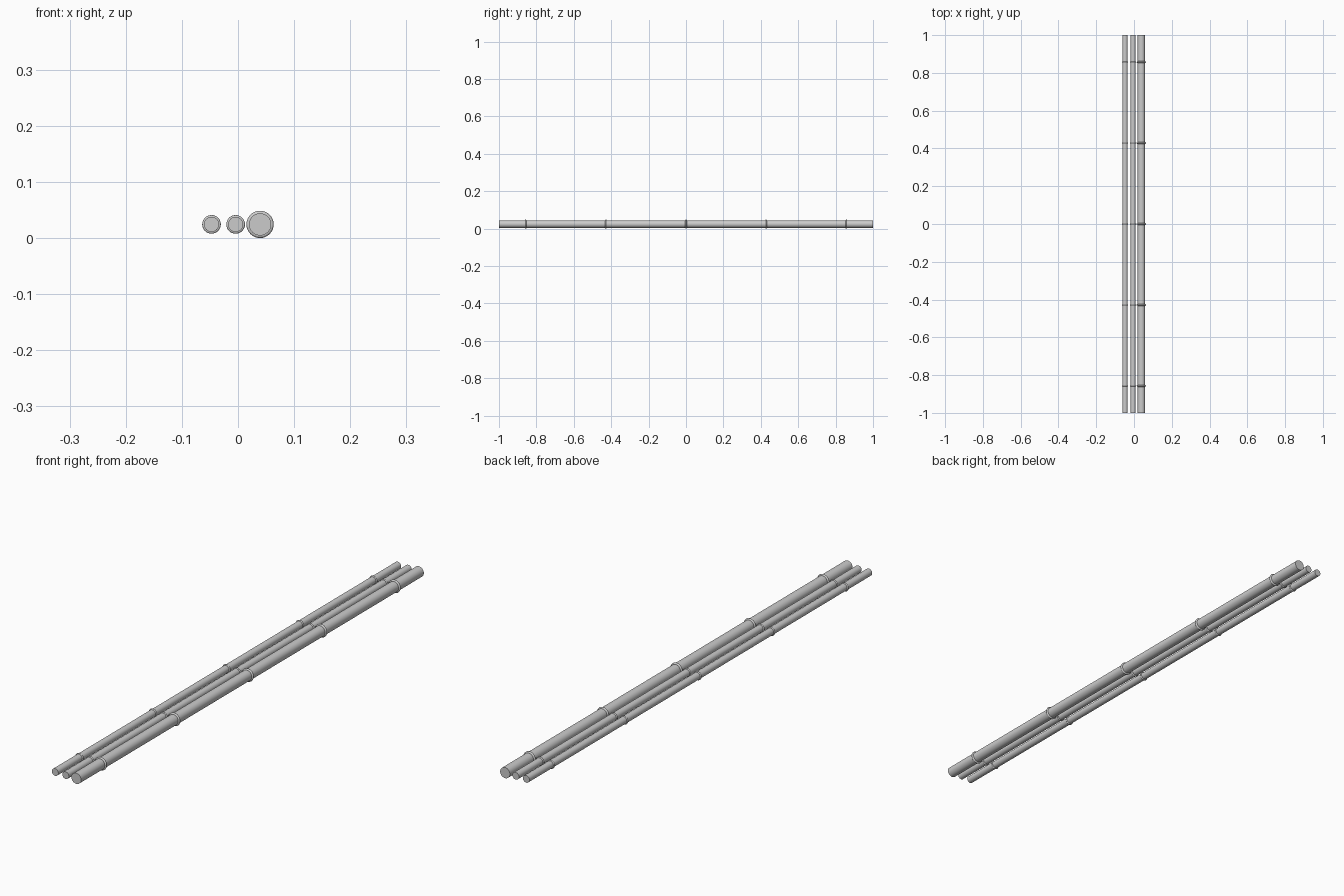
import bpy, math

if "Cube" in bpy.data.objects:
    bpy.data.objects.remove(bpy.data.objects["Cube"])

LENGTH = 2.0
Z = 0.0243
RING_Y = [i * 3 / 7 for i in (-2, -1, 0, 1, 2)]
# name, x position, pipe radius, joint ring outer radius
PIPES = [
    ("left_pipe", -0.0472, 0.0134, 0.0166),
    ("middle_pipe", -0.0042, 0.0134, 0.0166),
    ("right_pipe", 0.0393, 0.0198, 0.0243),
]


def smooth(obj):
    bpy.context.view_layer.objects.active = obj
    obj.select_set(True)
    bpy.ops.object.shade_smooth_by_angle(angle=math.radians(40))


for name, x, radius, outer in PIPES:
    # straight capped pipe along y
    bpy.ops.mesh.primitive_cylinder_add(
        vertices=32, radius=radius, depth=LENGTH,
        location=(x, 0, Z), rotation=(math.pi / 2, 0, 0))
    pipe = bpy.context.object
    pipe.name = name
    smooth(pipe)
    # rounded joint rings
    for i, y in enumerate(RING_Y):
        bpy.ops.mesh.primitive_torus_add(
            major_segments=32, minor_segments=12,
            major_radius=radius, minor_radius=outer - radius,
            location=(x, y, Z), rotation=(math.pi / 2, 0, 0))
        ring = bpy.context.object
        ring.name = f"{name}_joint_ring_{i + 1}"
        smooth(ring)
